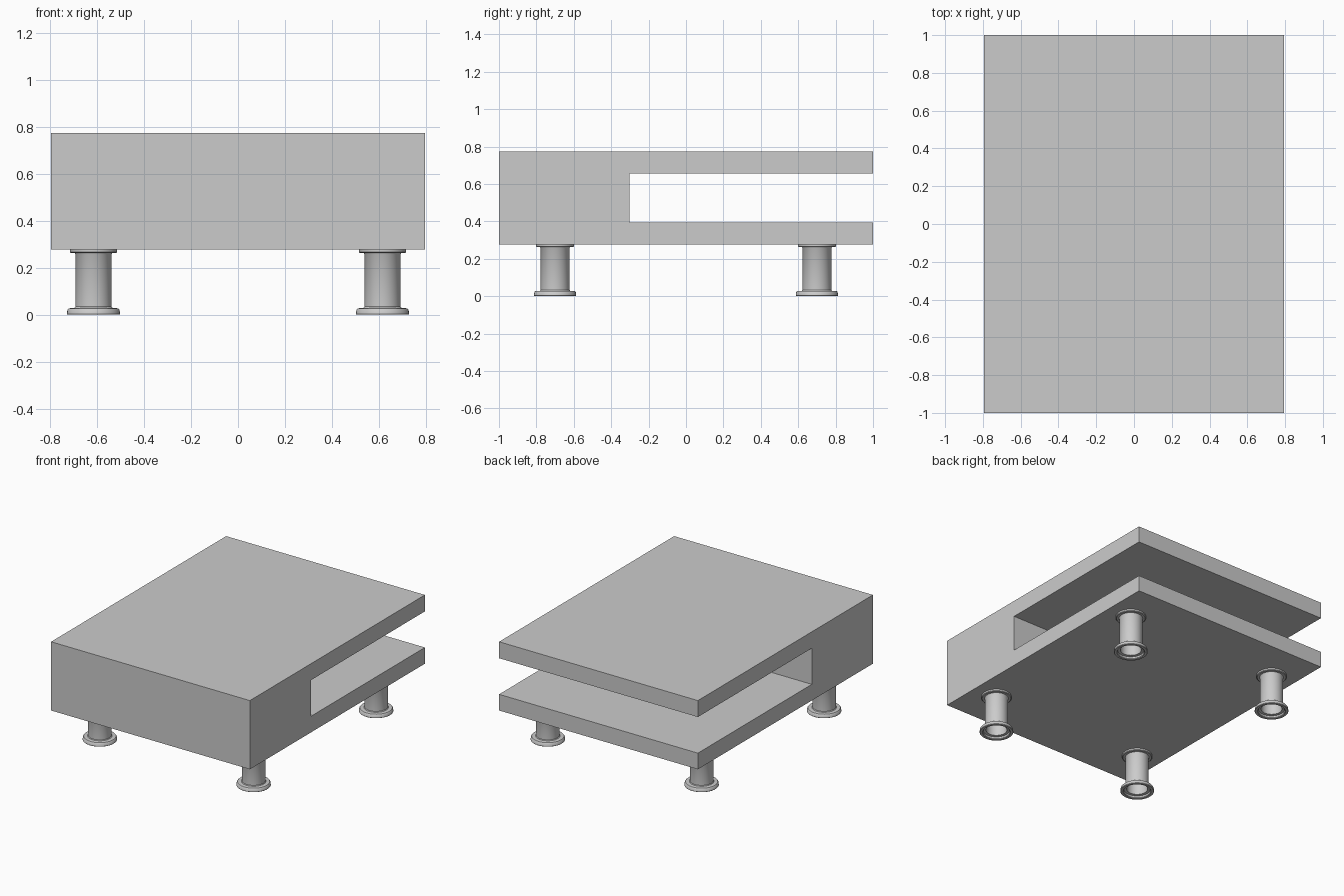
import bpy, bmesh, math

if "Cube" in bpy.data.objects:
    bpy.data.objects.remove(bpy.data.objects["Cube"])


def make_object(name, bm):
    bmesh.ops.recalc_face_normals(bm, faces=bm.faces)
    mesh = bpy.data.meshes.new(name)
    bm.to_mesh(mesh)
    bm.free()
    obj = bpy.data.objects.new(name, mesh)
    bpy.context.collection.objects.link(obj)
    return obj


# C-shaped table body: side profile (y, z) extruded across the width
def table_body():
    half_width = 0.795
    profile = [(-1, 0.277), (1, 0.277), (1, 0.394), (-0.302, 0.394),
               (-0.302, 0.655), (1, 0.655), (1, 0.774), (-1, 0.774)]
    bm = bmesh.new()
    face = bm.faces.new([bm.verts.new((-half_width, y, z)) for y, z in profile])
    side = bmesh.ops.extrude_face_region(bm, geom=[face], use_keep_orig=True)
    verts = [v for v in side["geom"] if isinstance(v, bmesh.types.BMVert)]
    bmesh.ops.translate(bm, verts=verts, vec=(2 * half_width, 0, 0))
    make_object("table_body", bm)


# Turned leg: flanged tube (r, z) revolved, hollow from below
def leg(name, x, y):
    profile = [(0, 0.277), (0.101, 0.277), (0.101, 0.266), (0.096, 0.262),
               (0.080, 0.262), (0.077, 0.257), (0.077, 0.034), (0.081, 0.029),
               (0.106, 0.027), (0.111, 0.021), (0.113, 0.003), (0.110, 0.0),
               (0.094, 0.0), (0.090, 0.004), (0.088, 0.016), (0.070, 0.018),
               (0.070, 0.262), (0, 0.262)]
    bm = bmesh.new()
    verts = [bm.verts.new((r, 0, z)) for r, z in profile]
    edges = [bm.edges.new(pair) for pair in zip(verts, verts[1:])]
    bmesh.ops.spin(bm, geom=verts + edges, cent=(0, 0, 0), axis=(0, 0, 1),
                   angle=2 * math.pi, steps=40, use_merge=True)
    bmesh.ops.remove_doubles(bm, verts=bm.verts, dist=1e-5)
    obj = make_object(name, bm)
    obj.location = (x, y, 0)
    bpy.context.view_layer.objects.active = obj
    obj.select_set(True)
    bpy.ops.object.shade_smooth_by_angle(angle=math.radians(35))
    obj.select_set(False)


table_body()
for side, x in (("left", -0.615), ("right", 0.615)):
    for end, y in (("front", -0.70), ("back", 0.70)):
        leg(f"{end}_{side}_leg", x, y)
